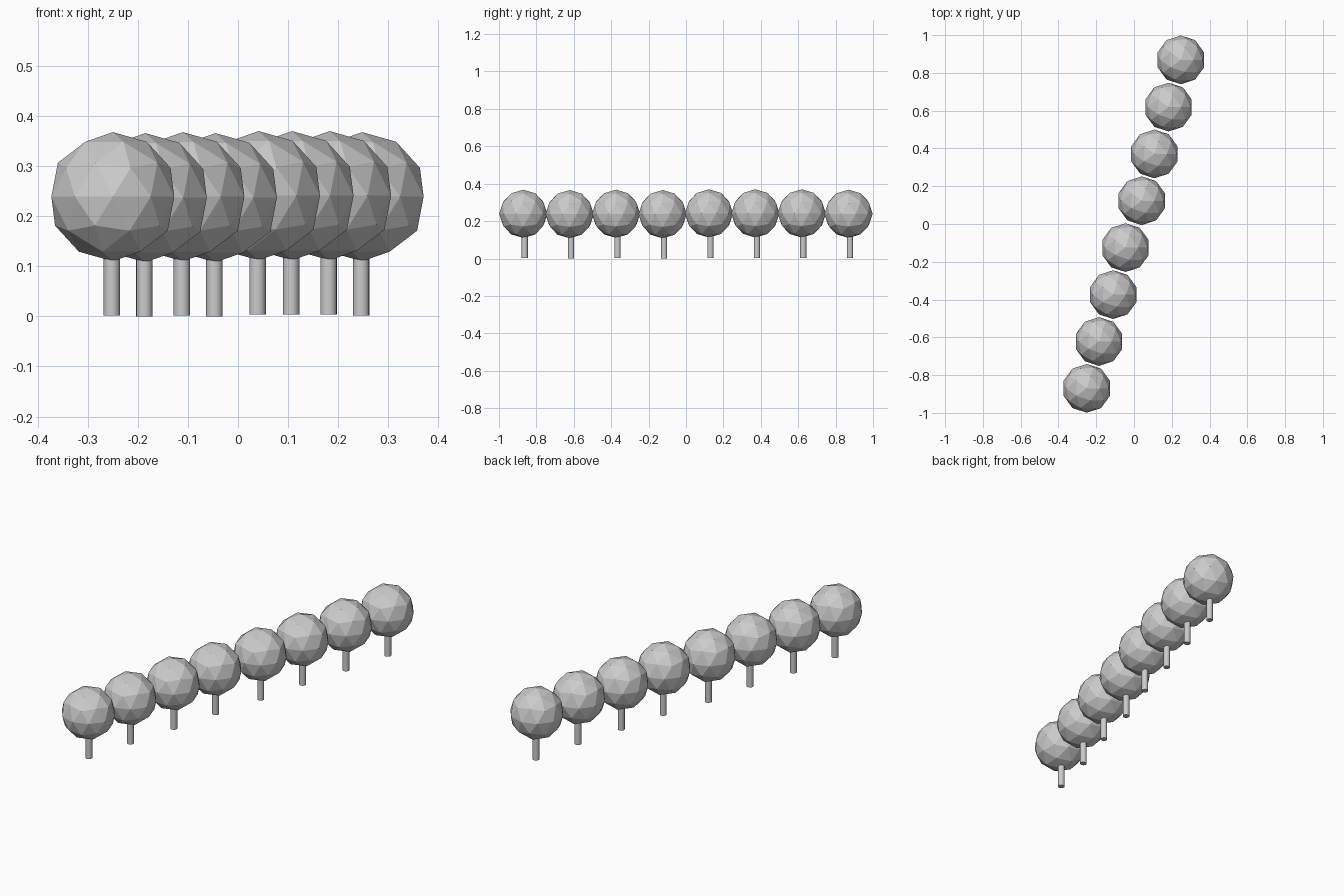
import bpy
import math

if "Cube" in bpy.data.objects:
    bpy.data.objects.remove(bpy.data.objects["Cube"])

CROWN_R = 0.129
TRUNK_R = 0.0165

# x, y and small ground offset of each tree in the row
TREES = [
    (-0.250, -0.870, 0.002), (-0.185, -0.622, 0.000),
    (-0.110, -0.374, 0.002), (-0.045, -0.125, 0.000),
    (0.041, 0.123, 0.004), (0.108, 0.371, 0.004),
    (0.183, 0.619, 0.004), (0.248, 0.869, 0.002),
]


def add_tree(i, x, y, z):
    # Faceted ball crown
    bpy.ops.mesh.primitive_ico_sphere_add(
        subdivisions=2, radius=CROWN_R, location=(x, y, z + 0.237))
    crown = bpy.context.object
    crown.name = f"tree_crown_{i}"

    # Thin round trunk, its top buried in the crown
    height = 0.16
    bpy.ops.mesh.primitive_cylinder_add(
        vertices=16, radius=TRUNK_R, depth=height,
        location=(x - 0.002, y + 0.008, z + height / 2))
    trunk = bpy.context.object
    trunk.name = f"tree_trunk_{i}"
    bpy.ops.object.shade_smooth_by_angle(angle=math.radians(35))


for i, (x, y, z) in enumerate(TREES, 1):
    add_tree(i, x, y, z)
